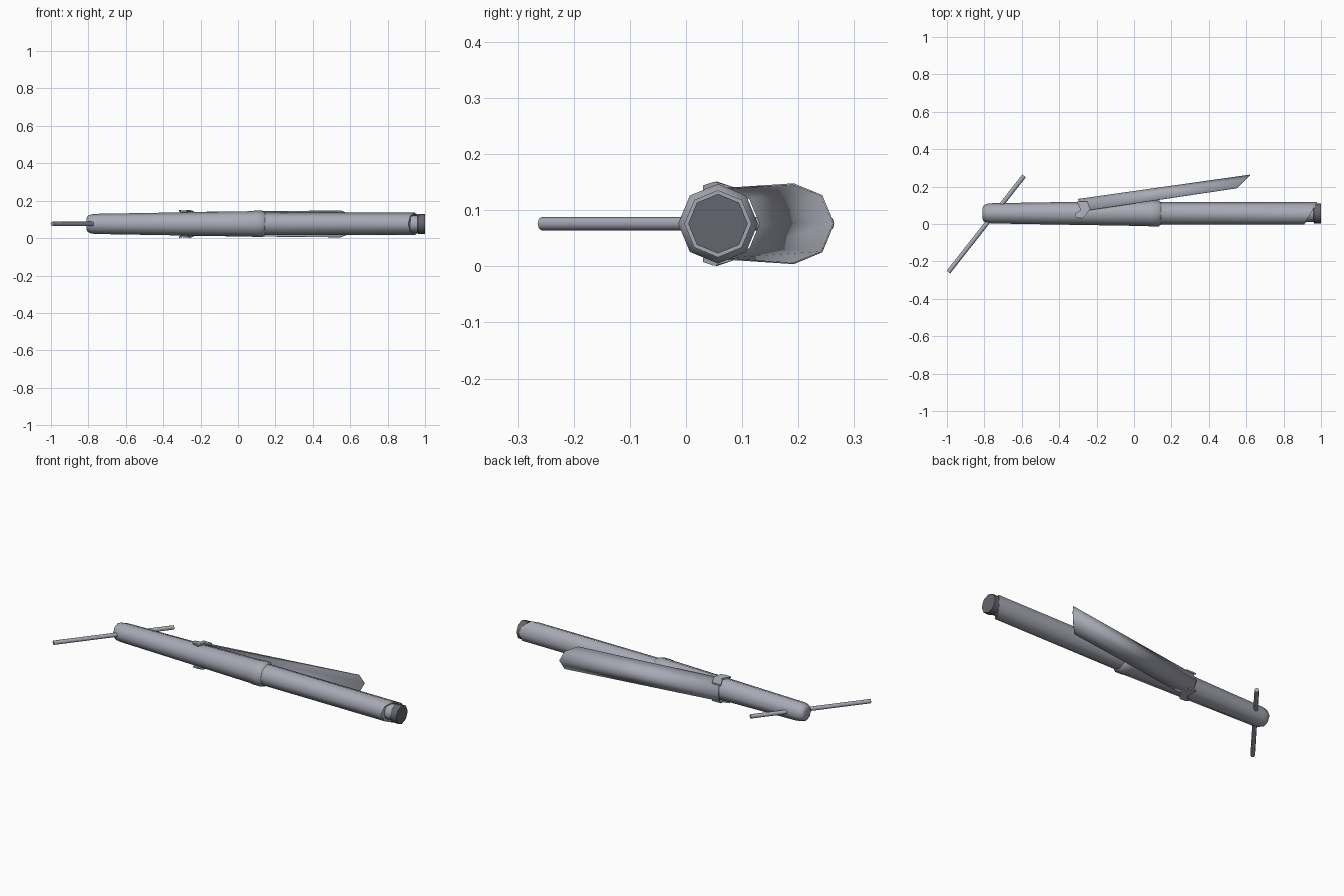
import bpy, bmesh, math
from mathutils import Vector

cube = bpy.data.objects.get("Cube")
if cube:
    bpy.data.objects.remove(cube)

AXIS_Y, AXIS_Z, SIDES = 0.057, 0.076, 8


def material(name, color):
    m = bpy.data.materials.new(name)
    m.use_nodes = True
    m.diffuse_color = color
    m.node_tree.nodes["Principled BSDF"].inputs["Base Color"].default_value = color
    return m


steel = material("light_steel", (0.39, 0.40, 0.46, 1))
dark = material("dark_steel", (0.13, 0.13, 0.16, 1))


def finish(name, bm, mat, angle=50):
    bmesh.ops.recalc_face_normals(bm, faces=bm.faces)
    mesh = bpy.data.meshes.new(name)
    bm.to_mesh(mesh)
    bm.free()
    mesh.materials.append(mat)
    ob = bpy.data.objects.new(name, mesh)
    bpy.context.collection.objects.link(ob)
    bpy.ops.object.select_all(action="DESELECT")
    ob.select_set(True)
    bpy.context.view_layer.objects.active = ob
    bpy.ops.object.shade_smooth_by_angle(angle=math.radians(angle))
    return ob


def bridge(bm, rows, closed):
    for a, b in zip(rows, rows[1:]):
        n = len(a)
        for i in range(n if closed else n - 1):
            j = (i + 1) % n
            bm.faces.new((a[i], a[j], b[j], b[i]))


def lathe(name, profile, mat):
    """Turn (x, radius, slant) points round the long axis; slant leans a ring."""
    bm = bmesh.new()
    rows = []
    for x, r, slant in profile:
        row = []
        for i in range(SIDES):
            c = math.cos(math.tau * i / SIDES)
            s = math.sin(math.tau * i / SIDES)
            row.append(bm.verts.new((x + slant * c, AXIS_Y + r * c, AXIS_Z + r * s)))
        rows.append(row)
    bridge(bm, rows, True)
    bm.faces.new(rows[0])
    bm.faces.new(rows[-1])
    return finish(name, bm, mat)


# Tapered handle with a domed end and a collar
lathe("handle", [(-0.81, 0.03, 0), (-0.803, 0.043, 0), (-0.785, 0.051, 0),
                 (-0.76, 0.054, 0), (0.07, 0.068, 0), (0.09, 0.071, 0),
                 (0.13, 0.071, 0), (0.145, 0.06, 0)], steel)

# Front tube with a slanted mouth, around a narrower core
lathe("front_tube", [(0.13, 0.06, 0), (0.945, 0.06, 0.035),
                     (0.945, 0.053, 0.031), (0.92, 0.047, 0.0)], steel)
lathe("core", [(0.88, 0.046, 0), (0.965, 0.046, 0)], steel)
lathe("end_plug", [(0.96, 0.046, 0), (0.962, 0.053, 0), (1.0, 0.053, 0)], dark)

# Sliding cross bar through the domed end
start, end = Vector((-0.992, -0.257, AXIS_Z)), Vector((-0.588, 0.257, AXIS_Z))
bm = bmesh.new()
bmesh.ops.create_cone(bm, cap_ends=True, segments=SIDES, radius1=0.012,
                      radius2=0.012, depth=(end - start).length)
bar = finish("cross_bar", bm, steel)
bar.rotation_euler = (end - start).to_track_quat("Z", "Y").to_euler()
bar.location = (start + end) / 2

# Half-shell lever, widening and swinging away from the handle
bm = bmesh.new()
rows = []
for x, y, r, slant in ((-0.27, 0.07, 0.064, -0.03), (0.55, 0.192, 0.072, 0.07)):
    row = []
    for i in range(5):
        a = math.pi * (i / 4 - 0.5)
        c, s = math.cos(a), math.sin(a)
        row.append(bm.verts.new((x + slant * c, y + r * c, AXIS_Z + r * s)))
    rows.append(row)
bridge(bm, rows, False)
lever = finish("lever", bm, steel)
wall = lever.modifiers.new("wall", "SOLIDIFY")
wall.thickness = 0.003
wall.offset = -1

# Hinge ears joining the lever to the handle, above and below
outline = [(-0.305, 0.12), (-0.285, 0.075), (-0.315, 0.055), (-0.31, 0.035),
           (-0.275, 0.03), (-0.255, 0.05), (-0.235, 0.08), (-0.25, 0.12)]
for side, name in ((1, "upper_hinge_ear"), (-1, "lower_hinge_ear")):
    bm = bmesh.new()
    layers = []
    for depth in (0, 0.008):
        row = []
        for x, y in outline:
            z = 0.076 - depth - abs(y - 0.053) * 0.34
            row.append(bm.verts.new((x, y, AXIS_Z + side * z)))
        layers.append(row)
    bridge(bm, layers, True)
    for row in layers:
        bm.faces.new(row)
    finish(name, bm, steel, 30)
